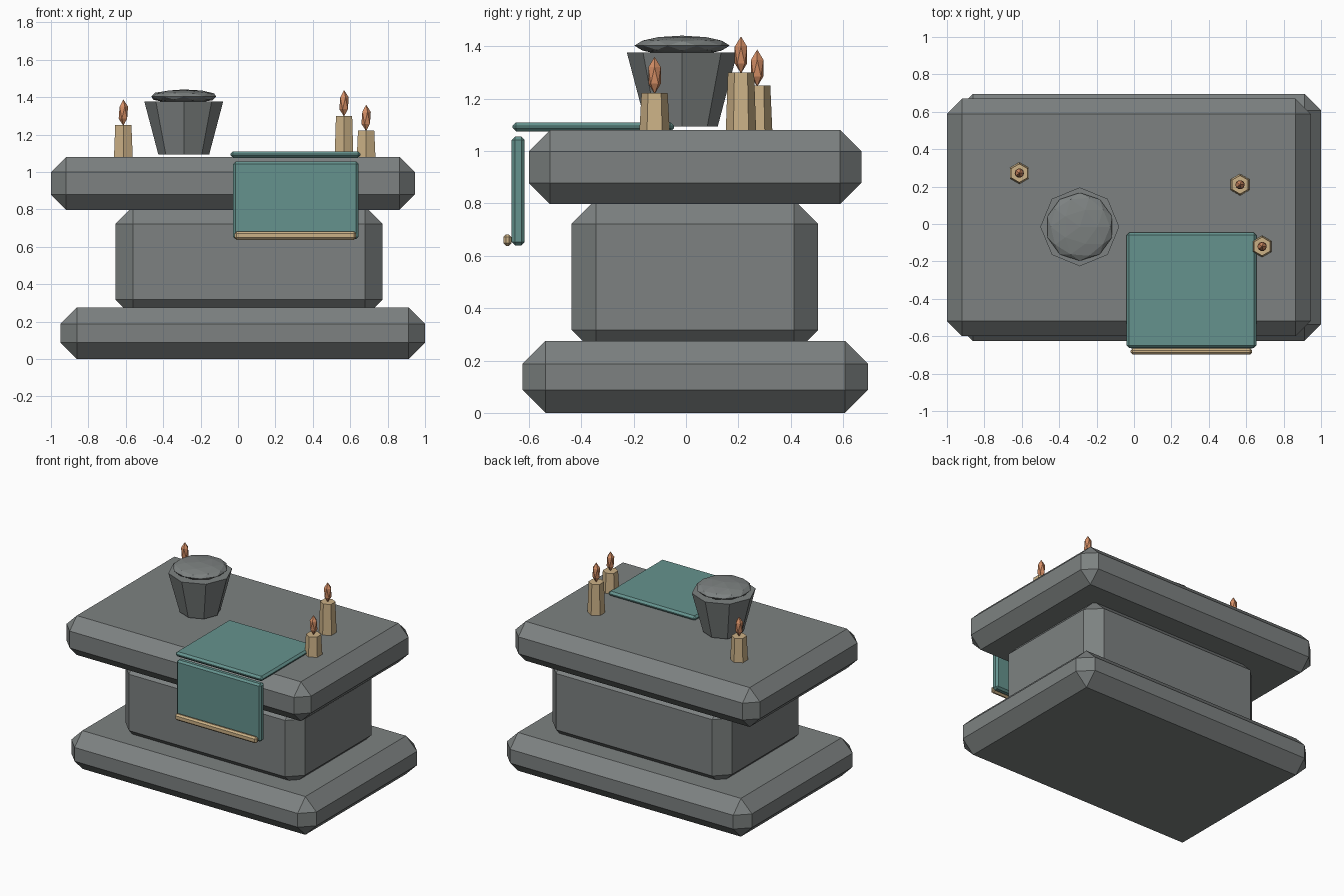
import bpy

cube = bpy.data.objects.get("Cube")
if cube:
    bpy.data.objects.remove(cube, do_unlink=True)


def material(name, rgb):
    m = bpy.data.materials.new(name)
    m.use_nodes = True
    m.diffuse_color = (*rgb, 1)
    m.node_tree.nodes["Principled BSDF"].inputs["Base Color"].default_value = (*rgb, 1)
    return m


stone = material("grey stone", (0.205, 0.222, 0.22))
cloth = material("teal cloth", (0.13, 0.29, 0.27))
wax = material("tan wax", (0.60, 0.44, 0.24))
fire = material("orange flame", (0.66, 0.27, 0.13))


def finish(name, mat):
    ob = bpy.context.object
    ob.name = name
    ob.data.materials.append(mat)
    return ob


def block(name, mat, x, y, z, bevel):
    """Box between (min, max) pairs with every edge chamfered."""
    spans = (x, y, z)
    bpy.ops.mesh.primitive_cube_add(size=1, location=[(a + b) / 2 for a, b in spans])
    ob = finish(name, mat)
    ob.scale = [b - a for a, b in spans]
    bpy.ops.object.transform_apply(location=False, rotation=False, scale=True)
    mod = ob.modifiers.new("Chamfer", 'BEVEL')
    mod.width = bevel
    mod.segments = 1
    mod.limit_method = 'NONE'


def taper(name, mat, sides, r_low, r_high, x, y, low, high):
    bpy.ops.mesh.primitive_cone_add(vertices=sides, radius1=r_low, radius2=r_high,
                                    depth=high - low, location=(x, y, (low + high) / 2))
    finish(name, mat)


def faceted_ball(name, mat, detail, location, scale):
    bpy.ops.mesh.primitive_ico_sphere_add(subdivisions=detail, radius=1, location=location)
    finish(name, mat).scale = scale


# Stone altar: plinth, body and table slab
block("base_plinth", stone, (-0.95, 1.0), (-0.625, 0.695), (0, 0.275), 0.088)
block("altar_body", stone, (-0.655, 0.773), (-0.437, 0.505), (0.224, 0.815), 0.093)
block("table_slab", stone, (-1.0, 0.945), (-0.60, 0.67), (0.797, 1.08), 0.081)

# Draped cloth with a trim bar along its hem
block("cloth_top", cloth, (-0.04, 0.655), (-0.663, -0.045), (1.075, 1.11), 0.014)
block("cloth_drop", cloth, (-0.027, 0.645), (-0.666, -0.616), (0.64, 1.055), 0.013)
block("cloth_trim", wax, (-0.018, 0.632), (-0.698, -0.666), (0.637, 0.682), 0.011)

# Bowl with a domed filling
taper("bowl", stone, 8, 0.136, 0.211, -0.29, -0.015, 1.093, 1.377)
faceted_ball("bowl_filling", stone, 2, (-0.29, -0.015, 1.403), (0.182, 0.182, 0.038))

# Candles and their flames
for label, x, y, top in (("left", 0.567, 0.21, 1.30), ("front", 0.685, -0.12, 1.222),
                         ("right", -0.613, 0.272, 1.25)):
    taper(label + "_candle", wax, 6, 0.058, 0.05, x, y, 1.075, top)
    faceted_ball(label + "_flame", fire, 1, (x, y, top + 0.067), (0.028, 0.028, 0.071))
